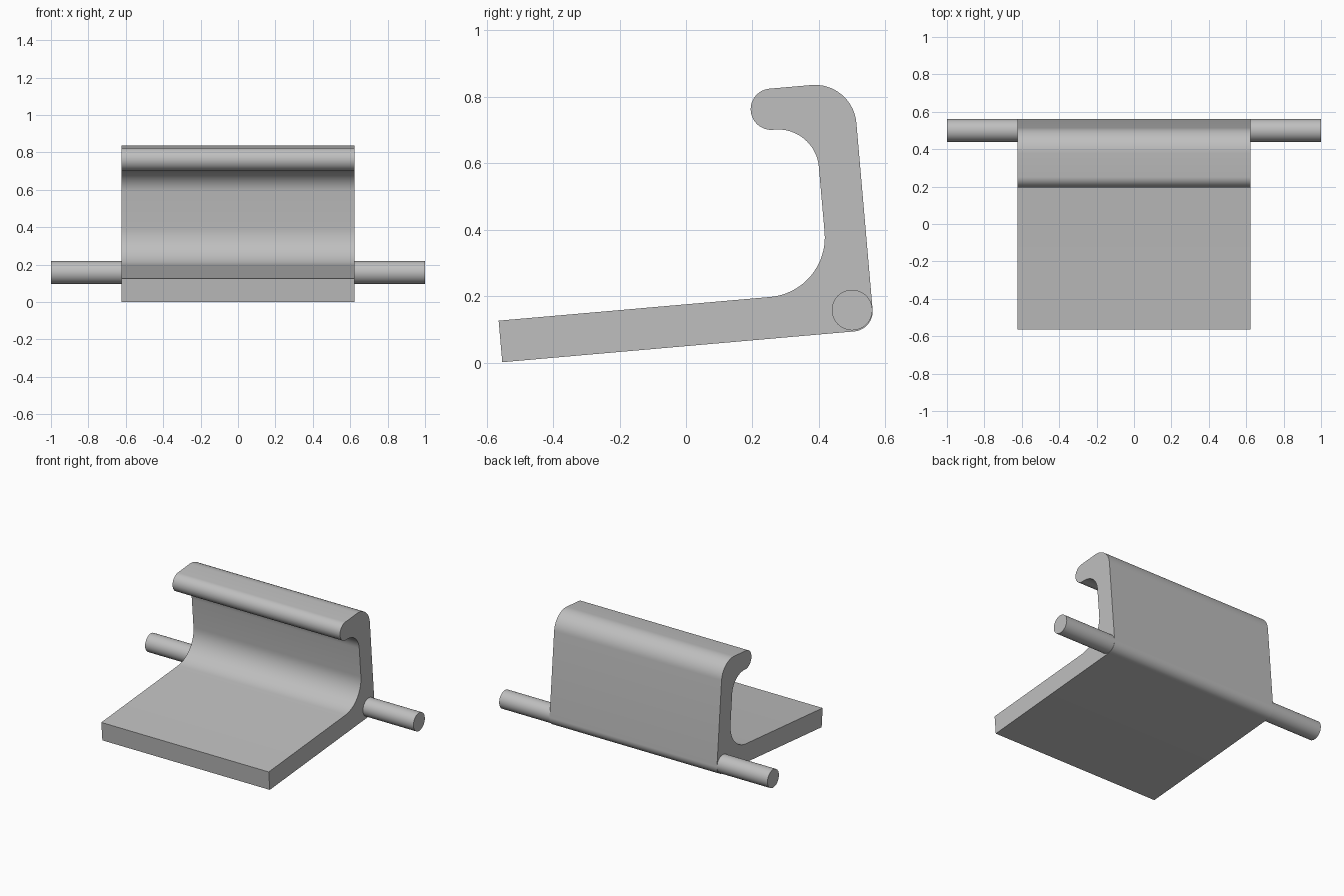
import bpy
import bmesh
import math
from mathutils import Vector

cube = bpy.data.objects.get("Cube")
if cube:
    bpy.data.objects.remove(cube, do_unlink=True)

grey = bpy.data.materials.new("plain grey")
grey.use_nodes = True
colour = (0.52, 0.52, 0.52, 1)
grey.diffuse_color = colour
grey.node_tree.nodes["Principled BSDF"].inputs["Base Color"].default_value = colour

HALF_WIDTH = 0.624


def rounded(corners, steps=16):
    """Fillet each (y, z, radius) corner of a closed outline."""
    points = []
    for i, (y, z, radius) in enumerate(corners):
        here = Vector((y, z))
        if not radius:
            points.append(here)
            continue
        to_prev = (Vector(corners[i - 1][:2]) - here).normalized()
        to_next = (Vector(corners[(i + 1) % len(corners)][:2]) - here).normalized()
        half = to_prev.angle(to_next) / 2
        centre = here + (to_prev + to_next).normalized() * radius / math.sin(half)
        reach = radius / math.tan(half)
        start = here + to_prev * reach - centre
        end = here + to_next * reach - centre
        sweep = start.angle(end)
        for s in range(steps + 1):
            t = s / steps
            spoke = (start * math.sin((1 - t) * sweep) + end * math.sin(t * sweep)) / math.sin(sweep)
            points.append(centre + spoke)
    return points


def extrude(name, outline, x0, x1):
    """Sweep a closed (y, z) outline along x."""
    bm = bmesh.new()
    face = bm.faces.new([bm.verts.new((x0, y, z)) for y, z in outline])
    swept = bmesh.ops.extrude_face_region(bm, geom=[face])
    verts = [g for g in swept["geom"] if isinstance(g, bmesh.types.BMVert)]
    bmesh.ops.translate(bm, vec=(x1 - x0, 0, 0), verts=verts)
    bmesh.ops.recalc_face_normals(bm, faces=bm.faces)
    mesh = bpy.data.meshes.new(name)
    bm.to_mesh(mesh)
    bm.free()
    mesh.materials.append(grey)
    obj = bpy.data.objects.new(name, mesh)
    bpy.context.collection.objects.link(obj)
    bpy.ops.object.select_all(action="DESELECT")
    obj.select_set(True)
    bpy.context.view_layer.objects.active = obj
    bpy.ops.object.shade_smooth_by_angle(angle=math.radians(30))
    return obj


# Hooked bracket: tilted plate, upright wall and rounded lip
bracket_outline = rounded([
    (-0.553, 0.001, 0),
    (0.567, 0.099, 0.061),
    (0.502, 0.846, 0.125),
    (0.190, 0.819, 0.062),
    (0.200, 0.695, 0.062),
    (0.389, 0.712, 0.123),
    (0.433, 0.213, 0.18),
    (-0.564, 0.126, 0),
])
extrude("hooked_bracket", bracket_outline, -HALF_WIDTH, HALF_WIDTH)

# Pivot pins on both ends of the heel
PIN_SIDES = 48
pin_outline = [
    (0.5 + 0.061 * math.cos(a), 0.158 + 0.061 * math.sin(a))
    for a in (math.tau * i / PIN_SIDES for i in range(PIN_SIDES))
]
for side, name in ((1, "left_pivot_pin"), (-1, "right_pivot_pin")):
    extrude(name, pin_outline, side * (HALF_WIDTH - 0.02), side)
